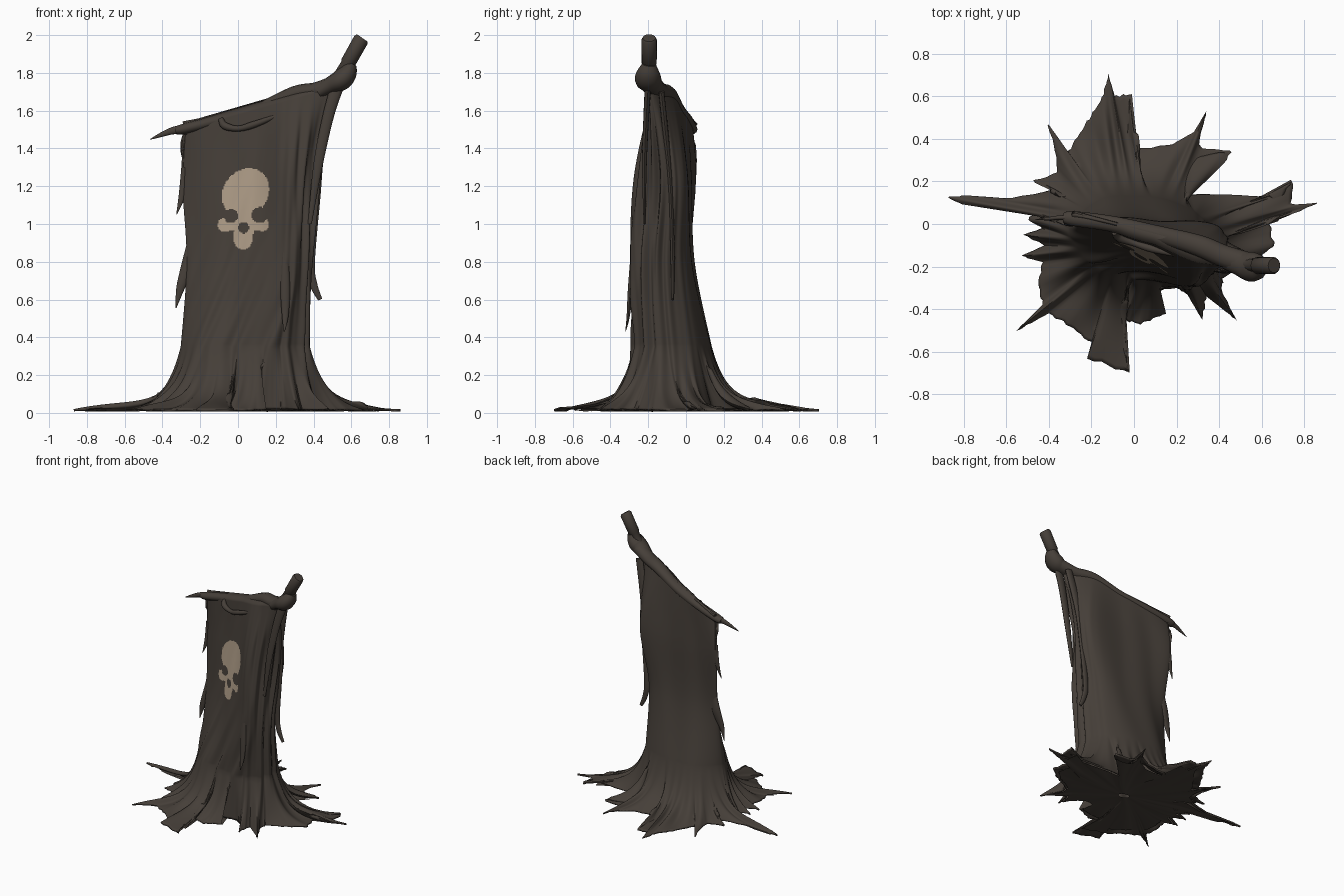
import bpy, math
from mathutils import Vector
from mathutils.bvhtree import BVHTree

if "Cube" in bpy.data.objects:
    bpy.data.objects.remove(bpy.data.objects["Cube"])


def material(name, rgb):
    m = bpy.data.materials.new(name)
    m.diffuse_color = (*rgb, 1)
    m.use_nodes = True
    m.node_tree.nodes["Principled BSDF"].inputs["Base Color"].default_value = m.diffuse_color
    return m


CLOTH = material("dark_cloth", (0.060, 0.049, 0.040))
BONE = material("faded_bone_paint", (0.42, 0.33, 0.24))


def add_mesh(name, verts, faces, mat, angle=50):
    me = bpy.data.meshes.new(name)
    me.from_pydata([tuple(v) for v in verts], [], faces)
    me.materials.append(mat)
    me.shade_smooth()
    me.set_sharp_from_angle(angle=math.radians(angle))
    ob = bpy.data.objects.new(name, me)
    bpy.context.collection.objects.link(ob)
    return ob


def catmull(a, b, c, d, t):
    return 0.5 * (2 * b + (c - a) * t + (2 * a - 5 * b + 4 * c - d) * t * t
                  + (3 * b - a - 3 * c + d) * t ** 3)


def path_point(p, t):
    """Open smooth path through p, t in 0..len-1."""
    i = min(int(t), len(p) - 2)
    g = lambda k: p[max(0, min(len(p) - 1, k))]
    return catmull(g(i - 1), g(i), g(i + 1), g(i + 2), t - i)


def tube(name, pts, flat=1.0, sides=12, sub=6, smooth=True):
    """Tapered tube through (x, y, z, radius); flat squashes it front to back."""
    p = [Vector(q) for q in pts]
    n = (len(p) - 1) * (sub if smooth else 1)
    c = [path_point(p, k / n * (len(p) - 1)) for k in range(n + 1)]
    verts, faces = [], []
    for k, q in enumerate(c):
        t = (c[min(n, k + 1)] - c[max(0, k - 1)]).to_3d().normalized()
        a = t.cross(Vector((0, 1, 0))).normalized()
        b = t.cross(a)
        r = max(q.w, 0.001)
        for s in range(sides):
            w = 2 * math.pi * s / sides
            verts.append(q.to_3d() + a * r * math.cos(w) + b * r * flat * math.sin(w))
    for k in range(n):
        for s in range(sides):
            e = (s + 1) % sides
            faces.append((k * sides + s, k * sides + e, (k + 1) * sides + e, (k + 1) * sides + s))
    faces += [tuple(range(sides))[::-1], tuple(n * sides + s for s in range(sides))]
    return add_mesh(name, verts, faces, CLOTH)


# --- draped cloth: cross-sections, each left, front x3, right, back x3 ---
SECTIONS = [
    (None, [(-.29, .03), (-.1, -.04), (.1, -.1), (.3, -.18), (.5, -.19), (.32, -.07), (.1, -.015), (-.1, .025)]),
    (1.25, [(-.30, .045), (-.1, -.06), (.08, -.13), (.28, -.27), (.42, -.14), (.395, -.01), (.1, .015), (-.12, .035)]),
    (0.80, [(-.27, .0), (-.12, -.1), (.05, -.19), (.27, -.295), (.385, -.16), (.31, -.005), (.1, .035), (-.12, .04)]),
    (0.35, [(-.30, -.02), (-.2, -.19), (.0, -.25), (.22, -.28), (.375, -.14), (.30, .05), (.08, .13), (-.15, .12)]),
]
# torn hem on the ground, one group for each span of the cross-section
HEM = [
    [(-.46, .06), (-.5, .02), (-.43, -.02), (-.52, -.05), (-.42, -.1), (-.53, -.15), (-.43, -.18), (-.45, -.28)],
    [(-.43, -.38), (-.55, -.5), (-.4, -.42), (-.3, -.48), (-.2, -.56), (-.22, -.63), (-.02, -.7), (-.07, -.48)],
    [(-.03, -.31), (-.05, -.45), (.03, -.47), (.15, -.42), (.06, -.32), (.2, -.3)],
    [(.25, -.33), (.32, -.45), (.34, -.34), (.48, -.45), (.41, -.31), (.42, -.25)],
    [(.56, -.18), (.66, -.1), (.63, .02), (.75, .05), (.87, .1), (.74, .09), (.745, .21), (.7, .14), (.6, .13)],
    [(.4, .14), (.23, .14), (.18, .28), (.3, .31), (.47, .34), (.3, .36), (.34, .53), (.28, .43), (.17, .37)],
    [(-.03, .35), (-.01, .61), (-.09, .6), (-.12, .7), (-.15, .59), (-.22, .48)],
    [(-.31, .34), (-.41, .48), (-.37, .35), (-.36, .24), (-.48, .2), (-.38, .16),
     (-.58, .12), (-.8, .135), (-.88, .125), (-.8, .09), (-.58, .09)],
]
SPAN, BODY_ROWS, SKIRT_ROWS = 48, 48, 22
N = 8 * SPAN


def ridge_z(x):
    return 1.59 + 0.29 * x


def section_point(k, col):
    z, pts = SECTIONS[k]
    i, t = divmod(col, SPAN)
    v = catmull(*[Vector(pts[(i + o) % 8]) for o in (-1, 0, 1, 2)], t / SPAN)
    return Vector((v.x, v.y, ridge_z(v.x) if z is None else z))


def hem_point(col):
    i, t = divmod(col, SPAN)
    g = HEM[i] + [HEM[(i + 1) % 8][0]]
    f = t / SPAN * (len(g) - 1)
    k = int(f)
    p = Vector(g[k]).lerp(Vector(g[k + 1]), f - k)
    return p * (1 + .012 * math.sin(col * 1.9) * math.sin(col * .37))


columns, floor = [], []
for c in range(N):
    keys = [section_point(k, c) for k in range(4)]
    tang = section_point(1, (c + 1) % N) - section_point(1, c - 1)
    out = Vector((tang.y, -tang.x, 0)).normalized()
    u = c / N
    crest = Vector((keys[0].x, -.02 - .26 * keys[0].x, keys[0].z + .03))
    col = [crest]
    side = math.exp(-((u - .47) / .09) ** 2)         # deep folds on the right side
    front = max(0, math.sin(2 * math.pi * u))        # slanting folds on the front

    def fold(z):
        low = max(0, min(1, (1.0 - z) / .6))
        rise = min(1, max(0, (1.7 - z) / .3))
        slant = math.sin(2 * math.pi * (u * 12 - z * 2.6)) + .5 * math.sin(2 * math.pi * (u * 21 - z * 3.5) + 1)
        drop = math.sin(2 * math.pi * (u * 20 + .3 * math.sin(z * 3))) + .4 * math.sin(u * 210 + z)
        broad = math.sin(2 * math.pi * (u * 7 + z * .5))
        return out * (front * (1 - .6 * side) * (.001 + .009 * low) * slant
                      + side * .014 * rise * drop + .003 * rise * broad)
    for r in range(BODY_ROWS + 1):
        p = path_point(keys, 3 * r / BODY_ROWS)
        col.append(p + fold(p.z))
    base, hem = keys[3], hem_point(c)
    d = (hem - base.to_2d()).length
    k = max(d / .085, .3)
    for r in range(1, SKIRT_ROWS + 1):
        s = r / SKIRT_ROWS
        h = (math.exp(-k * s) - math.exp(-k)) / (1 - math.exp(-k))
        xy = base.to_2d().lerp(hem, s)
        z = .02 + .33 * h + .06 * s * (1 - s) * (1 + math.sin(u * 190))
        col.append(Vector((xy.x, xy.y, z)) + fold(.35) * (1 - s))
    columns.append(col)
    floor.append([base.to_2d().lerp(hem, .8), base.to_2d().lerp(hem, .25),
                  Vector((.04, -.06)).lerp(base.to_2d(), .55), Vector((.04, -.06)).lerp(base.to_2d(), .12)])


def strips(n_rows):
    return [(c * n_rows + j, c * n_rows + j + 1, (c + 1) % N * n_rows + j + 1, (c + 1) % N * n_rows + j)
            for c in range(N) for j in range(n_rows - 1)]


verts = [p for col in columns for p in col]
faces = strips(len(columns[0]))
tree = BVHTree.FromPolygons(verts, faces)
cloth = add_mesh("draped_cloth", verts, faces, CLOTH, 70)
sol = cloth.modifiers.new("thickness", 'SOLIDIFY')
sol.thickness, sol.offset = .012, -1

# --- rumpled cloth lying underneath ---
under = [(p.x, p.y, .012 + .006 * math.sin(p.x * 31) * math.sin(p.y * 27)) for f in floor for p in f]
add_mesh("cloth_underside", under, strips(4), CLOTH)


# --- painted skull emblem, a thin plate laid on the front of the cloth ---
def disc(x, z, cx, cz, rx, rz):
    return ((x - cx) / rx) ** 2 + ((z - cz) / rz) ** 2 < 1


def in_skull(x, z):
    solid = (disc(x, z, .04 + .15 * (z - 1.165), 1.165, .124, .130) or (abs(x - .035) < .05 and .95 < z < 1.1)
             or disc(x, z, -.07, .995, .036, .038) or disc(x, z, .128, .998, .036, .036)
             or (abs(x - .03) < .1 and .965 < z < 1.015) or disc(x, z, .027, .935, .052, .072))
    holes = (disc(x, z, -.037, 1.042, .037, .037) or disc(x, z, .115, 1.048, .043, .042)
             or disc(x, z, .03, .98, .028, .03))
    return solid and not holes


STEP = .006
index, sv, sf = {}, [], []


def skull_vert(i, j):
    if (i, j) not in index:
        hit = tree.ray_cast(Vector((i * STEP, -2, j * STEP)), Vector((0, 1, 0)))[0]
        index[i, j] = len(sv)
        sv.append(hit - Vector((0, .004, 0)))
    return index[i, j]


for i in range(-20, 32):
    for j in range(140, 220):
        if in_skull((i + .5) * STEP, (j + .5) * STEP):
            sf.append([skull_vert(i + a, j + b) for a, b in ((0, 0), (1, 0), (1, 1), (0, 1))])
add_mesh("skull_emblem", sv, sf, BONE)

# --- pole, its wrapped knot, and the rolled cloth along the top ---
tube("pole_tip", [(.52, -.19, 1.76, .03), (.575, -.195, 1.845, .032), (.582, -.195, 1.852, .04),
                  (.651, -.195, 1.975, .041), (.658, -.195, 1.985, .034)], smooth=False, sides=16)
tube("wrapped_knot", [(.43, -.17, 1.70, .035), (.49, -.185, 1.735, .045), (.545, -.2, 1.762, .056),
                      (.58, -.2, 1.80, .05), (.60, -.195, 1.845, .03)], flat=1.25)
tube("top_roll", [(-.33, .03, 1.495, .02), (-.28, .025, 1.505, .028), (-.1, .0, 1.55, .03), (.1, -.045, 1.605, .032),
                  (.3, -.1, 1.69, .04), (.42, -.15, 1.71, .042), (.54, -.19, 1.755, .045)], flat=1.25)
tube("sagging_fold", [(-.09, -.04, 1.555, .014), (-.07, -.065, 1.52, .02), (0, -.09, 1.505, .015),
                      (.08, -.115, 1.525, .018), (.2, -.145, 1.57, .01)])
tube("corner_tatter", [(-.27, .03, 1.50, .03), (-.34, .03, 1.495, .02), (-.4, .025, 1.475, .013),
                       (-.465, .02, 1.448, .002)], flat=.6)

# --- hanging torn strips: path points with half widths ---
STRIPS = {
    "left_long_strip": [(-.25, .01, .9, .02), (-.265, .01, .78, .035), (-.305, .0, .66, .022), (-.328, .0, .555, .002)],
    "left_upper_strip": [(-.285, .04, 1.3, .015), (-.295, .04, 1.16, .018), (-.325, .03, 1.05, .002)],
    "right_shoulder_strip": [(.53, -.2, 1.74, .035), (.48, -.21, 1.58, .03), (.425, -.22, 1.32, .025), (.38, -.22, 1.0, .01)],
    "right_long_strip": [(.49, -.13, 1.7, .03), (.43, -.1, 1.4, .03), (.415, -.08, 1.15, .022), (.385, -.07, .8, .022),
                         (.40, -.07, .68, .02), (.435, -.07, .6, .012)],
    "front_strip": [(.25, -.285, .85, .015), (.25, -.295, .66, .025), (.25, -.305, .52, .018), (.245, -.32, .43, .003)],
}
for name, pts in STRIPS.items():
    tube(name, pts, flat=.5)
